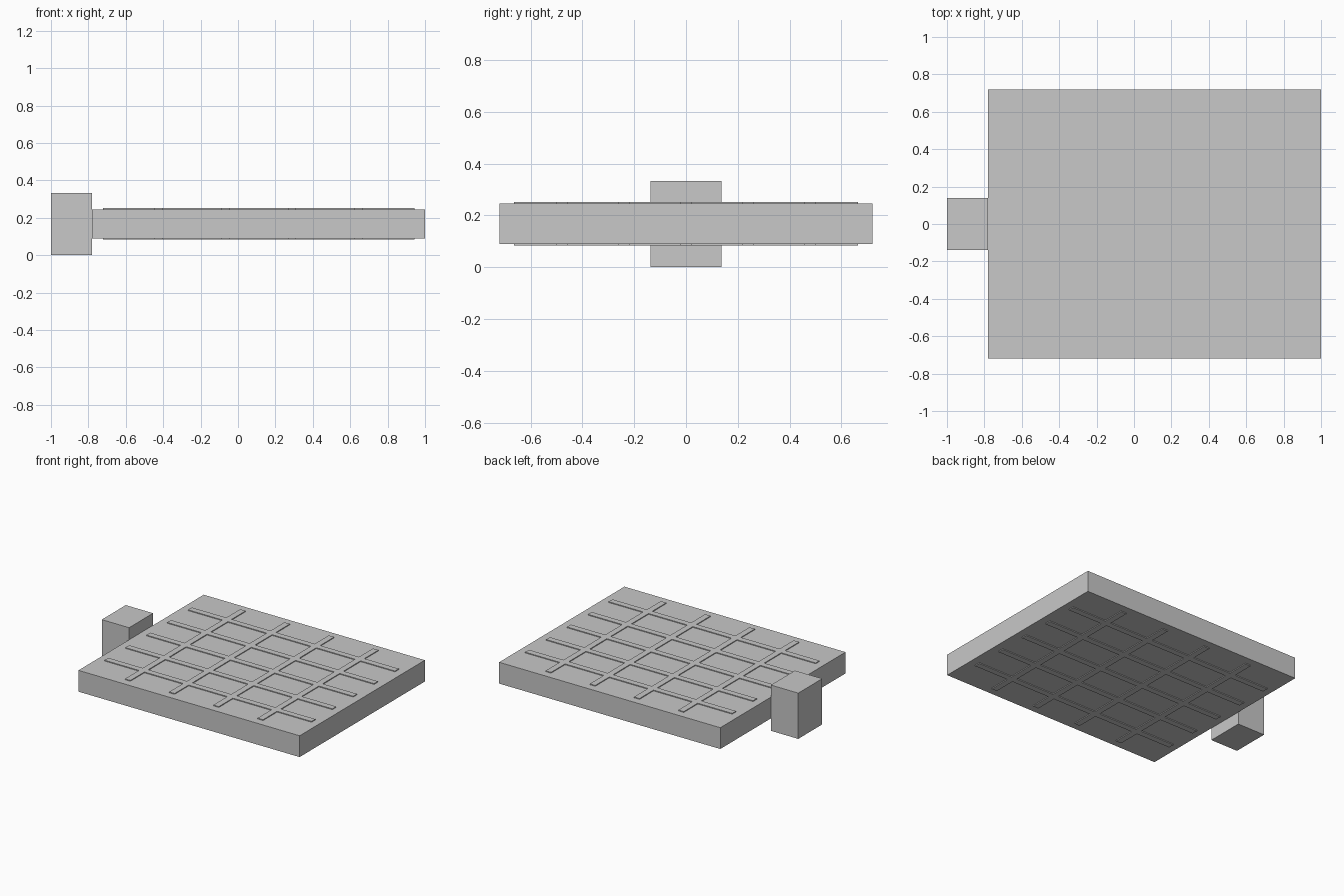
import bpy
import bmesh
from mathutils import Matrix, Vector

cube = bpy.data.objects.get("Cube")
if cube:
    bpy.data.objects.remove(cube, do_unlink=True)

grey = bpy.data.materials.new("plain grey")
grey.use_nodes = True
grey.diffuse_color = (0.58, 0.58, 0.58, 1)
grey.node_tree.nodes["Principled BSDF"].inputs["Base Color"].default_value = (0.58, 0.58, 0.58, 1)


def add_boxes(name, boxes):
    """Make one flat-shaded object from (low corner, high corner) pairs."""
    bm = bmesh.new()
    for low, high in boxes:
        low, high = Vector(low), Vector(high)
        place = Matrix.Translation((low + high) / 2) @ Matrix.Diagonal((high - low).to_4d())
        bmesh.ops.create_cube(bm, size=1, matrix=place)
    mesh = bpy.data.meshes.new(name)
    bm.to_mesh(mesh)
    bm.free()
    mesh.materials.append(grey)
    obj = bpy.data.objects.new(name, mesh)
    bpy.context.collection.objects.link(obj)
    return obj


LEFT, RIGHT, HALF_Y = -0.78, 1.0, 0.72
BOTTOM, TOP = 0.09, 0.245
MARGIN, RIB, RAISE = 0.057, 0.022, 0.006
COLUMNS, ROWS = 5, 6

# Main slab and the block on its side
add_boxes("slab", [((LEFT, -HALF_Y, BOTTOM), (RIGHT, HALF_Y, TOP))])
add_boxes("side_block", [((-1, -0.138, 0), (LEFT, 0.138, 0.333))])

# Raised lattice on both faces; cross ribs are split between the long ribs
rib_x = [LEFT + (RIGHT - LEFT) * i / COLUMNS for i in range(1, COLUMNS)]
rib_y = [-HALF_Y + 2 * HALF_Y * j / ROWS for j in range(1, ROWS)]
starts = [LEFT + MARGIN] + [x + RIB for x in rib_x]
ends = [x - RIB for x in rib_x] + [RIGHT - MARGIN]
reach = HALF_Y - MARGIN

for name, z0, z1 in (("top_lattice", TOP, TOP + RAISE),
                     ("bottom_lattice", BOTTOM - RAISE, BOTTOM)):
    ribs = [((x - RIB, -reach, z0), (x + RIB, reach, z1)) for x in rib_x]
    ribs += [((a, y - RIB, z0), (b, y + RIB, z1))
             for y in rib_y for a, b in zip(starts, ends)]
    add_boxes(name, ribs)
